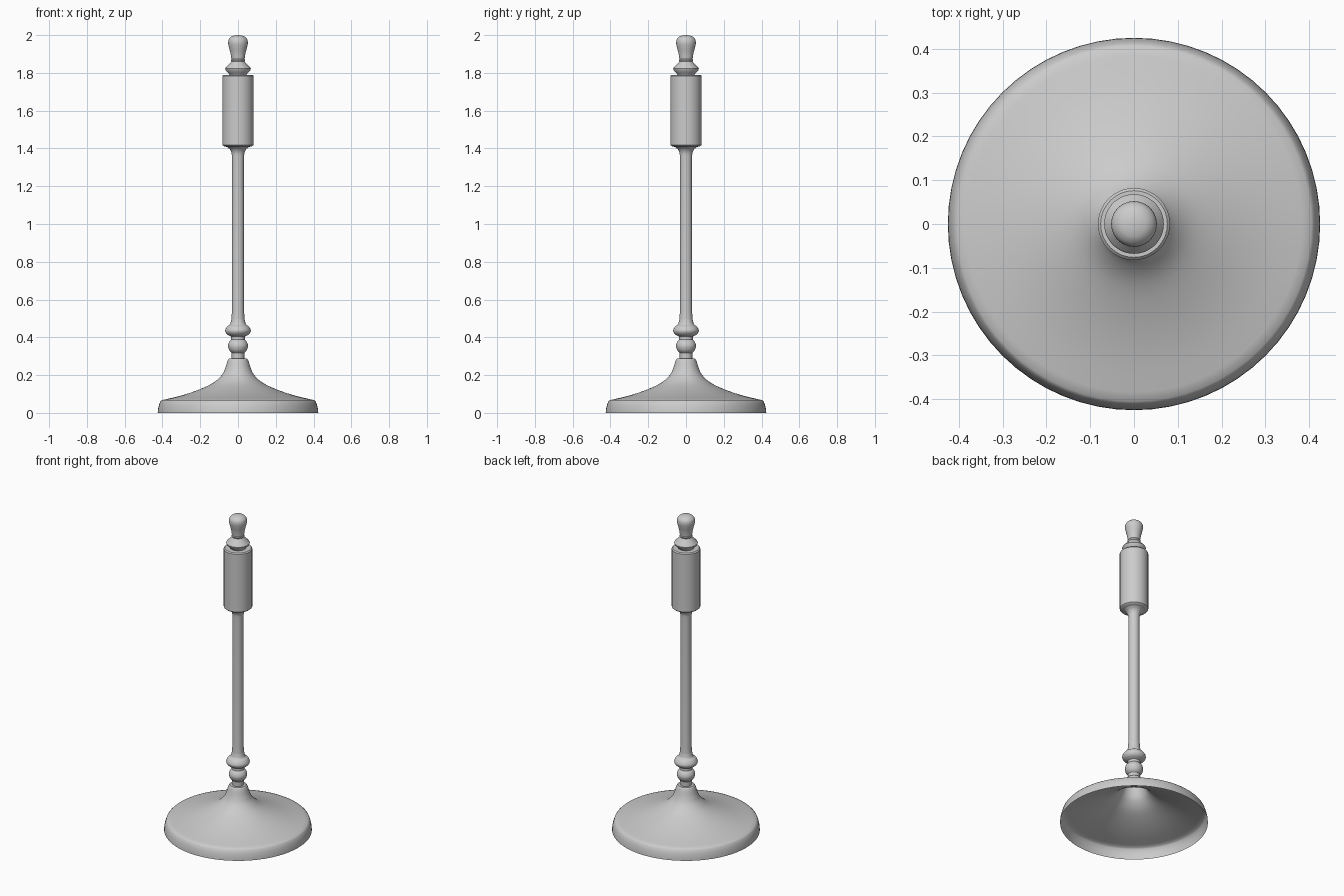
import bpy, bmesh, math
from mathutils import Vector

if "Cube" in bpy.data.objects:
    bpy.data.objects.remove(bpy.data.objects["Cube"])

SEGMENTS = 64


def curve(points, steps=5):
    """Catmull-Rom interpolation of (radius, z) points."""
    p = [Vector(q) for q in points]
    p = [2 * p[0] - p[1]] + p + [2 * p[-1] - p[-2]]
    out = []
    for i in range(1, len(p) - 2):
        a, b, c, d = p[i - 1:i + 3]
        for k in range(steps):
            t = k / steps
            v = 0.5 * (2 * b + (c - a) * t + (2 * a - 5 * b + 4 * c - d) * t ** 2
                       + (3 * b - a - 3 * c + d) * t ** 3)
            out.append((max(v.x, 0), v.y))
    return out + [points[-1]]


def lathe(name, profile):
    """Spin a (radius, z) profile around the z axis."""
    bm = bmesh.new()
    verts = [bm.verts.new((r, 0, z)) for r, z in profile]
    edges = [bm.edges.new(pair) for pair in zip(verts, verts[1:])]
    bmesh.ops.spin(bm, geom=verts + edges, axis=(0, 0, 1), cent=(0, 0, 0),
                   angle=math.tau, steps=SEGMENTS)
    bmesh.ops.remove_doubles(bm, verts=bm.verts, dist=1e-5)
    bmesh.ops.recalc_face_normals(bm, faces=bm.faces)
    mesh = bpy.data.meshes.new(name)
    bm.to_mesh(mesh)
    bm.free()
    obj = bpy.data.objects.new(name, mesh)
    bpy.context.collection.objects.link(obj)
    bpy.context.view_layer.objects.active = obj
    obj.select_set(True)
    bpy.ops.object.shade_smooth_by_angle(angle=math.radians(35))
    obj.select_set(False)
    return obj


# Hollow trumpet-shaped foot, open underneath
rim = [(0.425, 0), (0.424, 0.018), (0.419, 0.04), (0.412, 0.06)]
slope = curve([(0.405, 0.067), (0.30, 0.092), (0.21, 0.122), (0.135, 0.157),
               (0.09, 0.195), (0.07, 0.23), (0.058, 0.268), (0.053, 0.282)])
lathe("foot", rim + slope + [(0.047, 0.288), (0.033, 0.288)])

# Turned beads and necks between foot and pole
lower_bead = curve([(0.034, 0.318), (0.047, 0.333), (0.053, 0.355),
                    (0.047, 0.375), (0.036, 0.388)])
upper_bead = curve([(0.036, 0.404), (0.058, 0.416), (0.068, 0.435),
                    (0.058, 0.457), (0.042, 0.470), (0.035, 0.495)])
lathe("turned_beads", [(0.033, 0.286)] + lower_bead + upper_bead)

# Slim pole flaring out below the sleeve
flare = curve([(0.032, 1.345), (0.034, 1.375), (0.043, 1.395), (0.058, 1.408)])
lathe("pole", [(0.035, 0.495), (0.032, 0.54)] + flare)

# Cylindrical sleeve
lathe("sleeve", [(0.058, 1.408), (0.074, 1.411), (0.082, 1.418), (0.082, 1.784),
                 (0.076, 1.79), (0.0, 1.79)])

# Finial: collar and rounded knob
collar = [(0.044, 1.788), (0.052, 1.800), (0.066, 1.814), (0.068, 1.822),
          (0.064, 1.829), (0.042, 1.850), (0.035, 1.861), (0.038, 1.868)]
knob = curve([(0.035, 1.873), (0.040, 1.905), (0.049, 1.940), (0.052, 1.961),
              (0.048, 1.979), (0.035, 1.992), (0.018, 1.998), (0.0, 2.0)])
lathe("finial", collar + knob)
